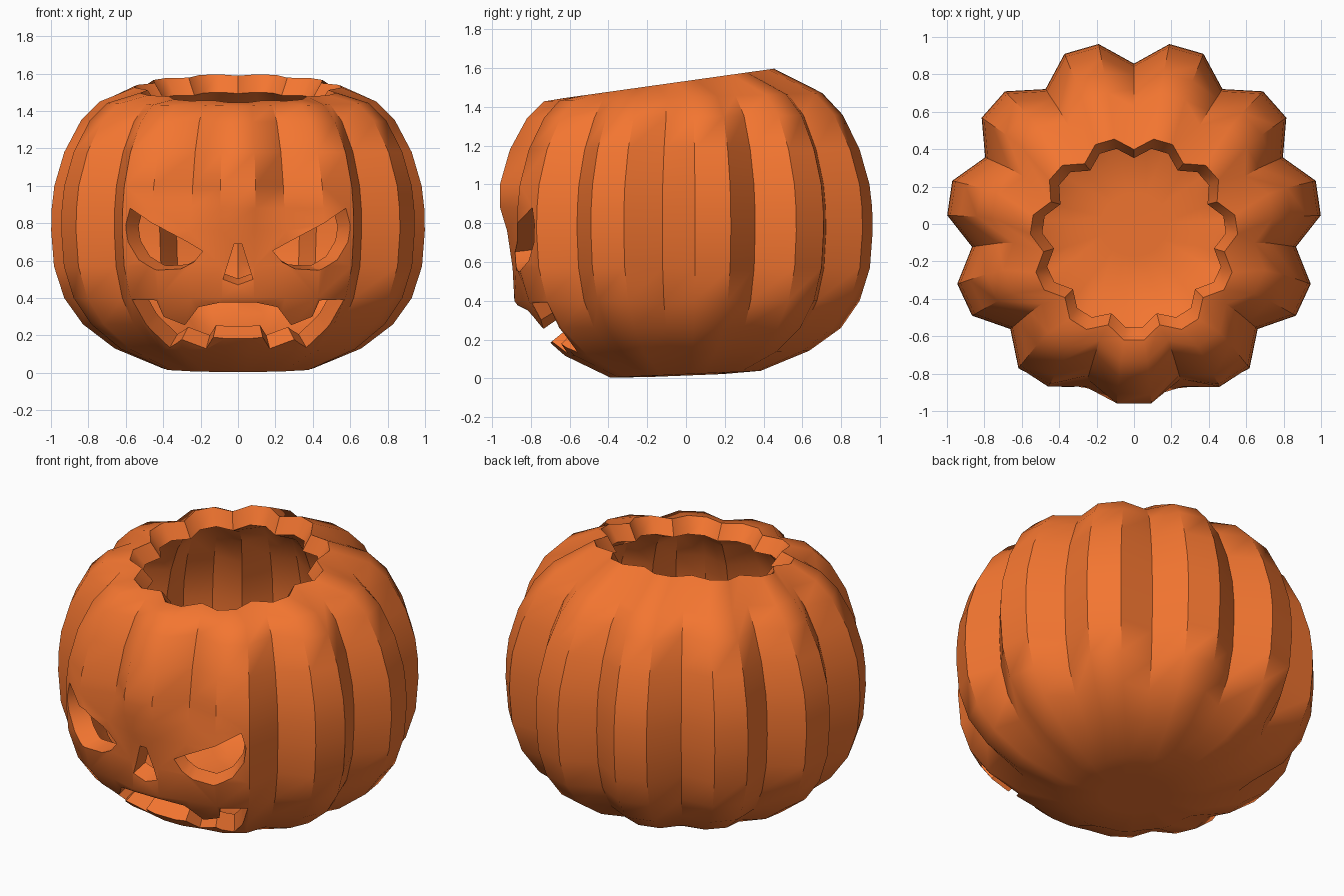
import bpy, bmesh
from math import sin, cos, pi, radians
from mathutils import Vector

if "Cube" in bpy.data.objects:
    bpy.data.objects.remove(bpy.data.objects["Cube"])

CENTRE = Vector((0, 0, 0.76))
N = 33  # 11 lobes: one valley and two ridge points each

# Rings: radius, z, valley ratio, tilt, y shift, face valley ratio, face ridge ratio
RINGS = [
    (0.20, 0.015, 0.98, 0.04, 0, 0.98, 1),
    (0.40, 0.022, 0.96, 0.045, 0, 0.97, 1),
    (0.66, 0.13, 0.91, 0.02, 0, 0.96, 0.97),
    (0.83, 0.26, 0.89, 0, 0, 0.96, 0.97),
    (0.93, 0.40, 0.88, 0, 0, 0.96, 0.975),
    (0.985, 0.57, 0.876, 0, 0, 0.945, 0.93),
    (1.00, 0.76, 0.875, 0, 0, 0.925, 0.945),
    (0.997, 0.88, 0.875, 0, 0, 0.885, 0.985),
    (0.983, 1.00, 0.875, 0, 0, 0.875, 1),
    (0.93, 1.18, 0.875, 0, 0, 0.875, 1),
    (0.84, 1.35, 0.875, 0.01, 0, 0.875, 1),
    (0.74, 1.45, 0.88, 0.03, -0.01, 0.88, 1),
    (0.555, 1.533, 0.88, 0.14, -0.08, 0.88, 1),
]


def ring_points(r, z, valley, tilt, yc, face_valley, face_ridge):
    pts = []
    for i in range(N):
        a = -pi / 2 + (i + 0.5) * 2 * pi / N
        k = valley if i % 3 == 1 else 1
        if i in (1, 31):
            k = face_valley
        if i in (0, 32):
            k = face_ridge
        y = yc + r * k * sin(a) * 0.98
        pts.append(Vector((r * k * cos(a), y, max(z + tilt * y, 0))))
    return pts


def make_object(name, bm):
    bmesh.ops.recalc_face_normals(bm, faces=bm.faces)
    me = bpy.data.meshes.new(name)
    bm.to_mesh(me)
    bm.free()
    ob = bpy.data.objects.new(name, me)
    bpy.context.collection.objects.link(ob)
    return ob


def bridge(bm, a, b):
    n = len(a)
    for i in range(n):
        j = (i + 1) % n
        bm.faces.new((a[i], a[j], b[j], b[i]))


# Hollow shell: outer skin, scaled inner skin, joined at the open rim
bm = bmesh.new()
rims = []
for scale in (1, 0.885):
    place = lambda p: bm.verts.new(CENTRE + (p - CENTRE) * scale)
    loops = [[place(p) for p in ring_points(*row)] for row in RINGS]
    pole = place(Vector((0, 0, 0.02)))
    for i in range(N):
        bm.faces.new((pole, loops[0][(i + 1) % N], loops[0][i]))
    for lo, hi in zip(loops, loops[1:]):
        bridge(bm, lo, hi)
    rims.append(loops[-1])
bridge(bm, rims[0], rims[1])
pumpkin = make_object("carved_pumpkin", bm)

# Carving outlines as points on the skin (x, y, z)
eye = [(0.19, -0.90, 0.65), (0.24, -0.89, 0.59), (0.31, -0.88, 0.553),
       (0.43, -0.85, 0.55), (0.53, -0.81, 0.605), (0.585, -0.78, 0.70),
       (0.60, -0.78, 0.79), (0.575, -0.79, 0.88)]
nose = [(0.02, -0.90, 0.69), (0.08, -0.89, 0.50), (0, -0.89, 0.47),
        (-0.08, -0.89, 0.50), (-0.02, -0.90, 0.69)]
half_mouth = [(0.09, -0.885, 0.37), (0.22, -0.85, 0.335), (0.29, -0.75, 0.245),
              (0.40, -0.75, 0.30), (0.44, -0.80, 0.385), (0.57, -0.72, 0.39),
              (0.46, -0.62, 0.24), (0.36, -0.55, 0.145), (0.29, -0.62, 0.20),
              (0.17, -0.61, 0.13), (0.13, -0.68, 0.20)]
mirror = lambda pts: [(-x, y, z) for x, y, z in reversed(pts)]


def carve(name, pts):
    # Cutter tapers towards the middle of the pumpkin
    bm = bmesh.new()
    near, far = [[bm.verts.new(CENTRE + (Vector(p) - CENTRE) * k) for p in pts]
                 for k in (0.7, 1.45)]
    bridge(bm, near, far)
    caps = [bm.faces.new(near), bm.faces.new(far)]
    bmesh.ops.triangulate(bm, faces=caps)
    cutter = make_object(name, bm)
    cutter.hide_render = True
    mod = pumpkin.modifiers.new(name, 'BOOLEAN')
    mod.operation = 'DIFFERENCE'
    mod.solver = 'EXACT'
    mod.object = cutter
    bpy.context.view_layer.objects.active = pumpkin
    bpy.ops.object.modifier_apply(modifier=mod.name)
    bpy.data.objects.remove(cutter)


carve("right_eye_cutter", eye)
carve("left_eye_cutter", mirror(eye))
carve("nose_cutter", nose)
carve("mouth_cutter", half_mouth + mirror(half_mouth))

# Orange skin, smooth lobes with sharp valleys
mat = bpy.data.materials.new("orange_skin")
mat.diffuse_color = (0.9, 0.18, 0.03, 1)
mat.use_nodes = True
mat.node_tree.nodes["Principled BSDF"].inputs["Base Color"].default_value = mat.diffuse_color
pumpkin.data.materials.clear()
pumpkin.data.materials.append(mat)
bpy.ops.object.select_all(action='DESELECT')
pumpkin.select_set(True)
bpy.context.view_layer.objects.active = pumpkin
bpy.ops.object.shade_smooth_by_angle(angle=radians(41))
